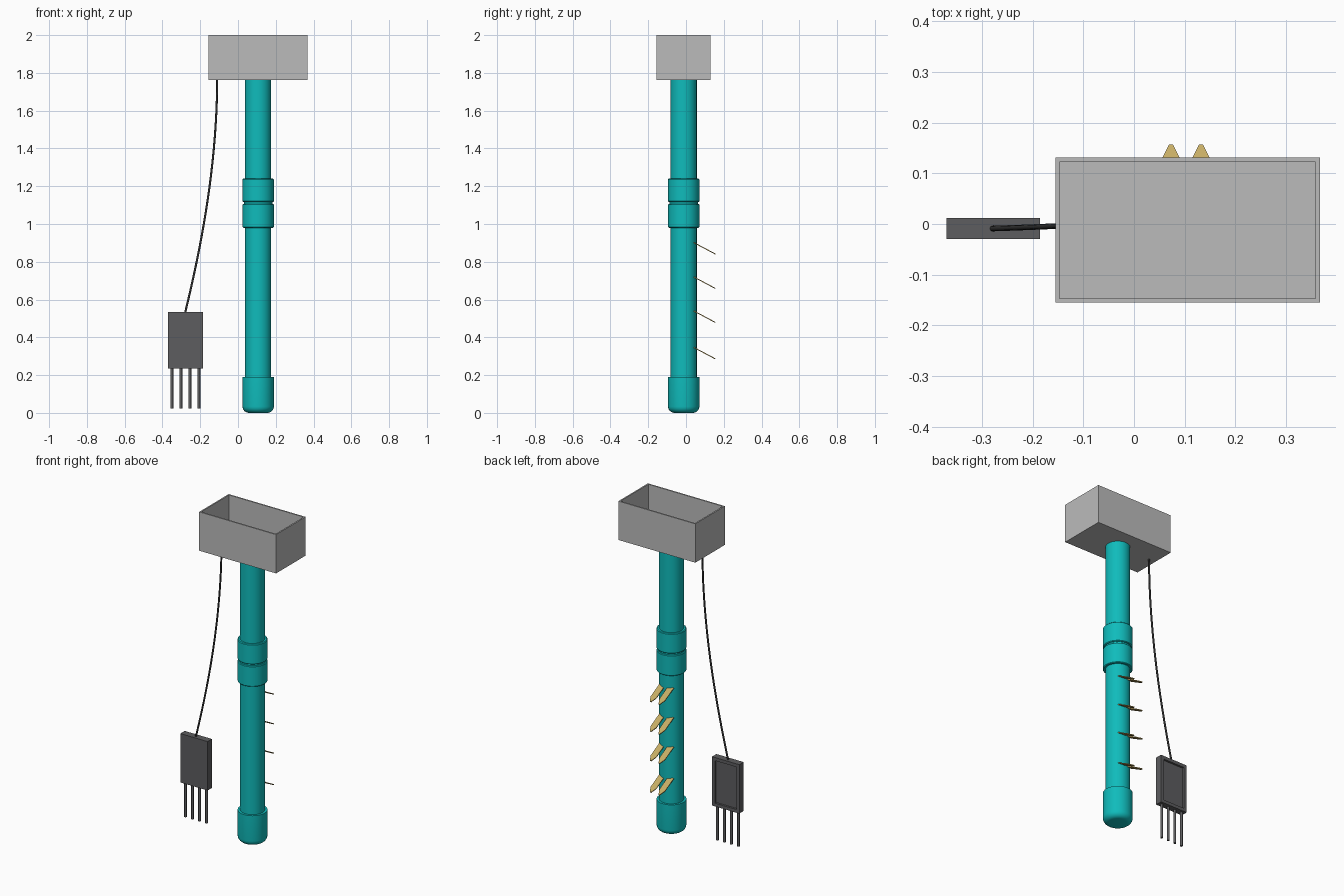
import bpy, bmesh, math
from mathutils import Vector

if "Cube" in bpy.data.objects:
    bpy.data.objects.remove(bpy.data.objects["Cube"], do_unlink=True)


def material(name, rgb):
    m = bpy.data.materials.new(name)
    m.use_nodes = True
    m.diffuse_color = (*rgb, 1)
    m.node_tree.nodes["Principled BSDF"].inputs["Base Color"].default_value = (*rgb, 1)
    return m


GREY = material("light grey", (0.5, 0.5, 0.5))
TEAL = material("teal", (0.005, 0.5, 0.5))
DARK = material("dark grey", (0.11, 0.11, 0.115))
BLACK = material("cable black", (0.035, 0.035, 0.035))
GOLD = material("tan gold", (0.57, 0.42, 0.13))
PIPE_X, PIPE_Y = 0.107, -0.012


def add_object(name, bm, mat, location=(0, 0, 0), smooth=False):
    bmesh.ops.recalc_face_normals(bm, faces=bm.faces)
    mesh = bpy.data.meshes.new(name)
    bm.to_mesh(mesh)
    bm.free()
    mesh.materials.append(mat)
    ob = bpy.data.objects.new(name, mesh)
    ob.location = location
    bpy.context.collection.objects.link(ob)
    if smooth:
        bpy.ops.object.select_all(action="DESELECT")
        ob.select_set(True)
        bpy.context.view_layer.objects.active = ob
        bpy.ops.object.shade_smooth_by_angle(angle=math.radians(35))
    return ob


def recessed_box(name, low, high, axis, rim, depth, mat):
    """Box whose positive face on one axis is inset and sunk."""
    low, high = Vector(low), Vector(high)
    bm = bmesh.new()
    bmesh.ops.create_cube(bm, size=1)
    for v in bm.verts:
        v.co = Vector([(low[i] + high[i]) / 2 + v.co[i] * (high[i] - low[i]) for i in range(3)])
    bm.normal_update()
    face = max(bm.faces, key=lambda f: f.normal[axis])
    bmesh.ops.inset_region(bm, faces=[face], thickness=rim)
    # Sink a fresh copy of the inner face so the walls stay upright
    sunk = bmesh.ops.extrude_discrete_faces(bm, faces=[face])["faces"][0]
    for v in sunk.verts:
        v.co[axis] -= depth
    return add_object(name, bm, mat)


def lathe(name, profile, mat, x, y, steps=32, closed=False):
    """Spin a (radius, z) profile around a vertical axis."""
    bm = bmesh.new()
    verts = [bm.verts.new((r, 0, z)) for r, z in profile]
    edges = [bm.edges.new(p) for p in zip(verts, verts[1:])]
    if closed:
        edges.append(bm.edges.new((verts[-1], verts[0])))
    bmesh.ops.spin(bm, geom=verts + edges, cent=(0, 0, 0), axis=(0, 0, 1),
                   angle=math.tau, steps=steps)
    bmesh.ops.remove_doubles(bm, verts=bm.verts, dist=0.0001)
    return add_object(name, bm, mat, (x, y, 0), True)


# Open tray on top
recessed_box("top_box", (-0.155, -0.155, 1.762), (0.367, 0.131, 2.0), 2, 0.012, 0.226, GREY)


# Hollow pipe, two coupling sleeves and rounded end cap
def ring(name, inner, outer, bottom, top, chamfer=0.0):
    profile = [(inner, bottom), (outer - chamfer, bottom), (outer, bottom + chamfer),
               (outer, top - chamfer), (outer - chamfer, top), (inner, top)]
    lathe(name, profile, TEAL, PIPE_X, PIPE_Y, closed=True)


ring("pipe", 0.06, 0.069, 0.05, 1.766)
ring("lower_sleeve", 0.062, 0.083, 0.98, 1.107, 0.004)
ring("upper_sleeve", 0.062, 0.083, 1.117, 1.24, 0.004)
ring("sleeve_joint", 0.062, 0.075, 1.105, 1.119)

fillet = 0.034
cap = [(0, 0)]
for i in range(7):
    a = math.pi / 2 * i / 6
    cap.append((0.083 - fillet + fillet * math.sin(a), fillet - fillet * math.cos(a)))
cap += [(0.083, 0.19), (0.062, 0.19)]
lathe("end_cap", cap, TEAL, PIPE_X, PIPE_Y)


# Pairs of pointed blades sloping down from the back of the pipe
def blade(name, x, z):
    length, half, thick = 0.13, 0.019, 0.005
    outline = [(-half, 0), (half, 0), (half, length - 0.034), (0.004, length),
               (-0.004, length), (-half, length - 0.034)]
    bm = bmesh.new()
    face = bm.faces.new([bm.verts.new((px, py, 0)) for px, py in outline])
    grown = bmesh.ops.extrude_face_region(bm, geom=[face])["geom"]
    for v in grown:
        if isinstance(v, bmesh.types.BMVert):
            v.co.z -= thick
    ob = add_object(name, bm, GOLD, (x, 0.042, z))
    ob.rotation_euler.x = math.radians(-28)


for row, z in enumerate((0.904, 0.722, 0.542, 0.349)):
    for side, x in (("right", 0.073), ("left", 0.132)):
        blade(f"{side}_blade_{row + 1}", x, z)

# Hanging sensor with a sunk back panel and four pins
recessed_box("sensor_case", (-0.37, -0.03, 0.235), (-0.185, 0.012, 0.535), 1, 0.028, 0.012, DARK)
for i in range(4):
    pin = [(0, 0.022), (0.0075, 0.022), (0.0075, 0.24), (0, 0.24)]
    lathe(f"sensor_pin_{i + 1}", pin, DARK, -0.35 + i * 0.0477, -0.009, steps=12)

# Cable from tray to sensor
curve = bpy.data.curves.new("cable", "CURVE")
curve.dimensions = "3D"
curve.bevel_depth = 0.0055
curve.bevel_resolution = 2
curve.use_fill_caps = True
curve.resolution_u = 20
spline = curve.splines.new("BEZIER")
spline.bezier_points.add(1)
ends = [((-0.11, -0.002, 1.768), (-0.112, -0.002, 1.33)),
        ((-0.28, -0.009, 0.53), (-0.185, -0.006, 0.92))]
for i, (point, (co, handle)) in enumerate(zip(spline.bezier_points, ends)):
    point.handle_left_type = point.handle_right_type = "FREE"
    away = Vector(co) * 2 - Vector(handle)
    point.co = co
    point.handle_right = handle if i == 0 else away
    point.handle_left = away if i == 0 else handle
curve.materials.append(BLACK)
bpy.context.collection.objects.link(bpy.data.objects.new("cable", curve))
